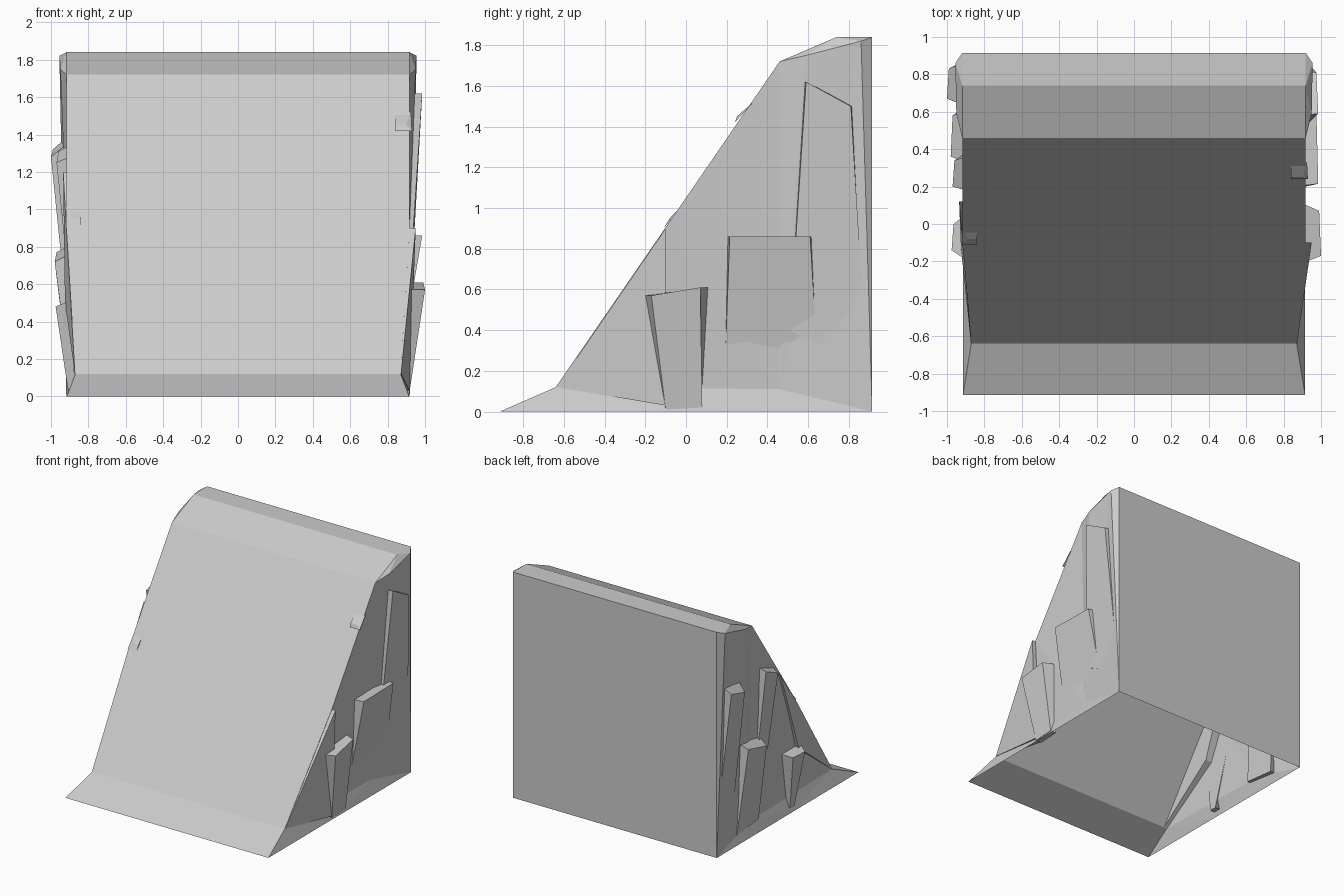
import bpy
import bmesh

cube = bpy.data.objects.get("Cube")
if cube:
    bpy.data.objects.remove(cube, do_unlink=True)

stone = bpy.data.materials.new("pale grey stone")
stone.use_nodes = True
GREY = (0.6, 0.6, 0.6, 1)
stone.diffuse_color = GREY
stone.node_tree.nodes["Principled BSDF"].inputs["Base Color"].default_value = GREY


def make(name, verts, faces):
    """Flat shaded mesh object with outward normals."""
    bm = bmesh.new()
    vs = [bm.verts.new(v) for v in verts]
    for f in faces:
        bm.faces.new([vs[i] for i in f])
    bmesh.ops.recalc_face_normals(bm, faces=bm.faces)
    mesh = bpy.data.meshes.new(name)
    bm.to_mesh(mesh)
    bm.free()
    mesh.materials.append(stone)
    obj = bpy.data.objects.new(name, mesh)
    bpy.context.collection.objects.link(obj)
    return obj


# Ramp body: side outline (half width, y, z), then the rough wall points
outline = [(.915, -.915, 0), (.87, -.64, .12), (.918, -.1, .905), (.918, .46, 1.72),
           (.918, .74, 1.84), (.918, .915, 1.84), (.918, .915, 0)]
rough = [(.915, -.1, 0), (.885, .46, .11), (.955, .86, 1.82), (.95, .59, 1.75)]
half = outline + rough
n = len(half)
wall = [(0, 1, 7), (1, 8, 7), (7, 8, 6), (1, 2, 8), (2, 3, 8), (3, 10, 8),
        (10, 9, 8), (9, 6, 8), (9, 5, 6), (10, 4, 9), (4, 5, 9), (3, 4, 10)]
verts = half + [(-x, y, z) for x, y, z in half]
faces = wall + [tuple(i + n for i in f) for f in wall]
# deck, top and back bridge the two walls; the underside stays open
faces += [(i, i + 1, i + 1 + n, i + n) for i in range(len(outline) - 1)]
make("ramp_body", verts, faces)


def slab(name, side, x_top, x_low, top, low, spread=.03, lift=.0):
    """Leaning rock slab: outer face from two top and two low (y, z) points."""
    (ya, za), (yb, zb) = top
    outer = [(x_top, ya, za), (x_top - .01, yb, zb)] + [(x_low, y, z) for y, z in low]
    inner = [(.9, ya - spread, za + lift), (.9, yb + spread, zb + lift)]
    inner += [(.86, y, z) for y, z in low]
    pts = [(side * x, y, z) for x, y, z in outer + inner]
    quads = [(0, 1, 2, 3), (4, 5, 6, 7)]
    quads += [(i, (i + 1) % 4, (i + 1) % 4 + 4, i + 4) for i in range(4)]
    return make(name, pts, quads)


# Slabs on the left wall
slab("left_tall_slab", 1, .985, .905, [(.59, 1.62), (.81, 1.5)], [(.89, .2), (.51, .4)], .01)
slab("left_middle_slab", 1, .985, .87, [(.215, .86), (.61, .86)], [(.65, .2), (.19, .2)], .01)
slab("left_front_slab", 1, 1.0, .915, [(-.17, .57), (.07, .61)], [(.08, .02), (-.1, .01)], .04)

# Slabs on the right wall
slab("right_back_slab", -1, 1.0, .9, [(.67, 1.28), (.83, 1.32)], [(.88, .3), (.68, .3)], .04, .08)
slab("right_middle_slab", -1, .98, .9, [(.36, .72), (.58, .77)], [(.63, .07), (.35, .1)], .03, .04)
slab("right_upper_slab", -1, .97, .9, [(.2, 1.25), (.34, 1.31)], [(.38, .55), (.25, .55)], .02, .03)
slab("right_front_slab", -1, .975, .91, [(-.14, .48), (0, .48)], [(-.04, .04), (-.1, .04)], .05, .03)


def wedge(name, side, points, depth=.84):
    """Thin triangular facet of rock backed into the wall."""
    pts = [(side * x, y, z) for x, y, z in points]
    pts += [(side * depth, y, z) for x, y, z in points]
    return make(name, pts, [(0, 1, 2), (3, 4, 5), (0, 1, 4, 3), (1, 2, 5, 4), (2, 0, 3, 5)])


# Stepped facets along the sloping edges
wedge("left_edge_facet", 1, [(.872, -.635, .12), (.95, -.1, .9), (.918, -.1, .03)])
wedge("right_edge_facet", -1, [(.872, -.635, .12), (.935, .12, 1.2), (.925, -.13, .5)])
wedge("left_edge_chip", 1, [(.93, .24, 1.42), (.9, .25, 1.45), (.925, .33, 1.52)])
wedge("right_edge_chip", -1, [(.92, -.11, .9), (.89, -.08, .95), (.92, -.02, 1.01)])
